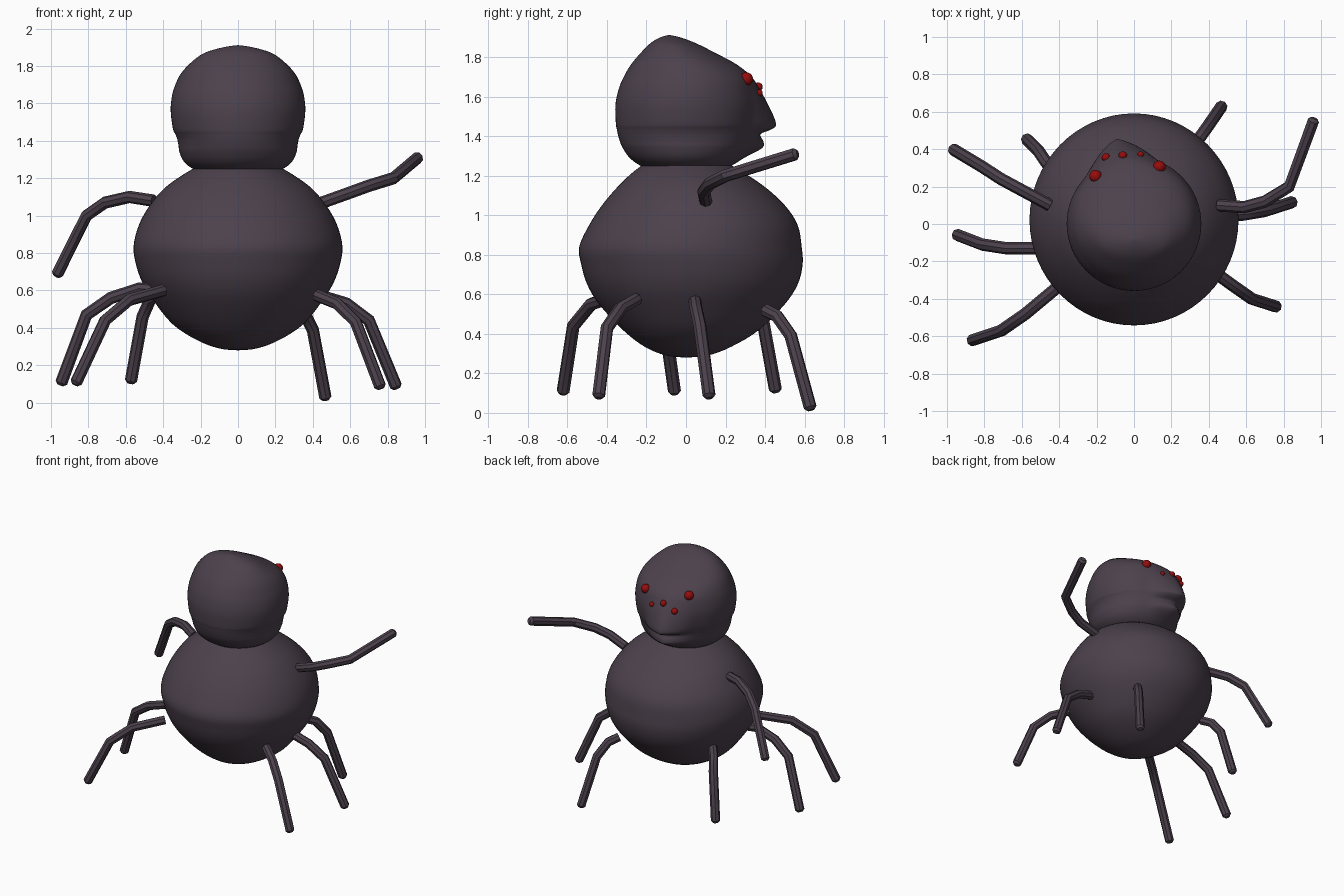
import bpy, bmesh, math
from mathutils import Vector
from mathutils.bvhtree import BVHTree

if "Cube" in bpy.data.objects:
    bpy.data.objects.remove(bpy.data.objects["Cube"])


def material(name, rgb):
    m = bpy.data.materials.new(name)
    m.diffuse_color = (*rgb, 1)
    m.use_nodes = True
    m.node_tree.nodes["Principled BSDF"].inputs["Base Color"].default_value = m.diffuse_color
    return m


DARK = material("dark plum", (0.072, 0.053, 0.073))
RED = material("deep red", (0.30, 0.004, 0.004))


def finish(bm, name, mat):
    bmesh.ops.recalc_face_normals(bm, faces=bm.faces[:])
    for f in bm.faces:
        f.smooth = True
    me = bpy.data.meshes.new(name)
    bm.to_mesh(me)
    me.materials.append(mat)
    ob = bpy.data.objects.new(name, me)
    bpy.context.collection.objects.link(ob)
    return ob


def spline(pts, steps):
    """Catmull-Rom interpolation through a list of tuples."""
    pts = [pts[0]] + list(pts) + [pts[-1]]
    out = []
    for a, b, c, d in zip(pts, pts[1:], pts[2:], pts[3:]):
        for s in range(steps):
            t = s / steps
            out.append([0.5 * (2 * q + (r - p) * t + (2 * p - 5 * q + 4 * r - u) * t * t
                               + (3 * q - p - 3 * r + u) * t ** 3)
                        for p, q, r, u in zip(a, b, c, d)])
    out.append(list(pts[-1]))
    return out


def loft(name, rows, sides=64):
    """Rows: height, back y, front y, half width, snout length."""
    bm = bmesh.new()
    rings = []
    for z, yb, yf, rx, snout in spline(rows, 4):
        cy, ry = (yb + yf) / 2, (yf - yb) / 2
        ring = []
        for i in range(sides):
            a = 2 * math.pi * i / sides
            off = abs(a - math.radians(102)) / 0.62
            r = 1.0
            push = max(snout, 0) * max(0, 1 - off) ** 1.1
            ring.append(bm.verts.new((math.cos(a) * (rx * r + push),
                                      cy + math.sin(a) * (ry * r + push), z)))
        rings.append(ring)
    for r0, r1 in zip(rings, rings[1:]):
        for i in range(sides):
            j = (i + 1) % sides
            bm.faces.new((r0[i], r0[j], r1[j], r1[i]))
    bmesh.ops.remove_doubles(bm, verts=bm.verts[:], dist=0.0004)
    return finish(bm, name, DARK)


# Round abdomen
loft("body", [
    (0.28, 0, 0, 0, 0), (0.29, -.10, .11, .10, 0), (0.335, -.21, .23, .22, 0),
    (0.42, -.32, .37, .35, 0), (0.55, -.44, .50, .455, 0), (0.65, -.50, .565, .515, 0),
    (0.75, -.53, .59, .548, 0), (0.84, -.54, .585, .558, 0), (0.95, -.49, .565, .53, 0),
    (1.05, -.425, .50, .475, 0), (1.15, -.34, .39, .39, 0), (1.24, -.24, .25, .26, 0),
    (1.31, -.12, .12, .12, 0), (1.33, 0, 0, 0, 0)])

# Head with pointed snout and jaw
head = loft("head", [
    (1.18, 0, 0, 0, 0), (1.20, -.13, .13, .13, 0), (1.25, -.23, .23, .24, 0),
    (1.29, -.285, .28, .29, .02), (1.34, -.32, .315, .313, .08), (1.375, -.335, .33, .318, .07),
    (1.41, -.345, .34, .325, .045), (1.435, -.35, .345, .335, .10), (1.465, -.355, .352, .348, .115),
    (1.56, -.357, .36, .36, .065), (1.64, -.34, .348, .353, .03), (1.70, -.315, .325, .335, .01),
    (1.76, -.28, .26, .305, 0), (1.82, -.23, .15, .25, 0), (1.87, -.18, .05, .18, 0),
    (1.90, -.13, -.03, .08, 0), (1.912, -.085, -.085, 0, 0)])

# Eyes sit on the brow, found by looking straight down on the head
hb = bmesh.new()
hb.from_mesh(head.data)
tree = BVHTree.FromBMesh(hb)
for k, (x, y, r) in enumerate([(-.205, .255, .034), (-.15, .355, .023), (-.06, .365, .023),
                               (.035, .37, .018), (.135, .305, .034)]):
    hit = None
    while hit is None:
        hit, nrm, _, _ = tree.ray_cast(Vector((x, y, 3)), Vector((0, 0, -1)))
        x, y = x * 0.98, y * 0.98
    bm = bmesh.new()
    bmesh.ops.create_uvsphere(bm, u_segments=16, v_segments=10, radius=r)
    bmesh.ops.translate(bm, verts=bm.verts[:], vec=hit)
    finish(bm, f"eye_{k + 1}", RED)
hb.free()


# Bent tubular legs
def leg(name, pts, radius=0.033):
    cu = bpy.data.curves.new(name, 'CURVE')
    cu.dimensions = '3D'
    cu.bevel_depth = radius
    cu.bevel_resolution = 2
    cu.use_fill_caps = True
    # short tapered tip at the far end
    p = [Vector(q) for q in pts]
    d = (p[-1] - p[-2]).normalized()
    p = p[:-1] + [p[-1] + d * 0.012, p[-1] + d * 0.028]
    sp = cu.splines.new('POLY')
    sp.points.add(len(p) - 1)
    for q, v in zip(sp.points, p):
        q.co = (*v, 1)
    sp.points[-1].radius = 0.55
    tmp = bpy.data.objects.new(name, cu)
    bpy.context.collection.objects.link(tmp)
    bpy.context.view_layer.update()
    me = bpy.data.meshes.new_from_object(tmp.evaluated_get(bpy.context.evaluated_depsgraph_get()))
    bpy.data.objects.remove(tmp)
    bm = bmesh.new()
    bm.from_mesh(me)
    bmesh.ops.remove_doubles(bm, verts=bm.verts[:], dist=0.0001)
    ob = finish(bm, name, DARK)
    bpy.context.view_layer.objects.active = ob
    ob.select_set(True)
    bpy.ops.object.shade_smooth_by_angle(angle=math.radians(35))
    ob.select_set(False)


leg("left_arm", [(-.45, .10, 1.08), (-.58, .17, 1.10), (-.71, .24, 1.07), (-.81, .305, 1.00), (-.96, .395, .70)])
leg("right_arm", [(.45, .10, 1.07), (.59, .09, 1.12), (.70, .12, 1.16), (.83, .20, 1.20), (.955, .54, 1.305)])
leg("left_front_leg", [(-.42, .27, .58), (-.47, .33, .55), (-.51, .39, .46), (-.57, .45, .13)])
leg("left_middle_leg", [(-.40, -.12, .60), (-.53, -.13, .61), (-.68, -.13, .56), (-.81, -.11, .47), (-.94, -.06, .12)])
leg("left_rear_leg", [(-.40, -.33, .60), (-.58, -.48, .55), (-.71, -.57, .44), (-.86, -.62, .12)])
leg("right_front_leg", [(.30, .40, .52), (.35, .46, .49), (.40, .53, .39), (.465, .625, .04)])
leg("right_middle_leg", [(.43, .045, .575), (.58, .05, .53), (.70, .07, .44), (.84, .115, .10)])
leg("right_rear_leg", [(.42, -.25, .575), (.53, -.33, .53), (.63, -.40, .43), (.755, -.44, .10)])
